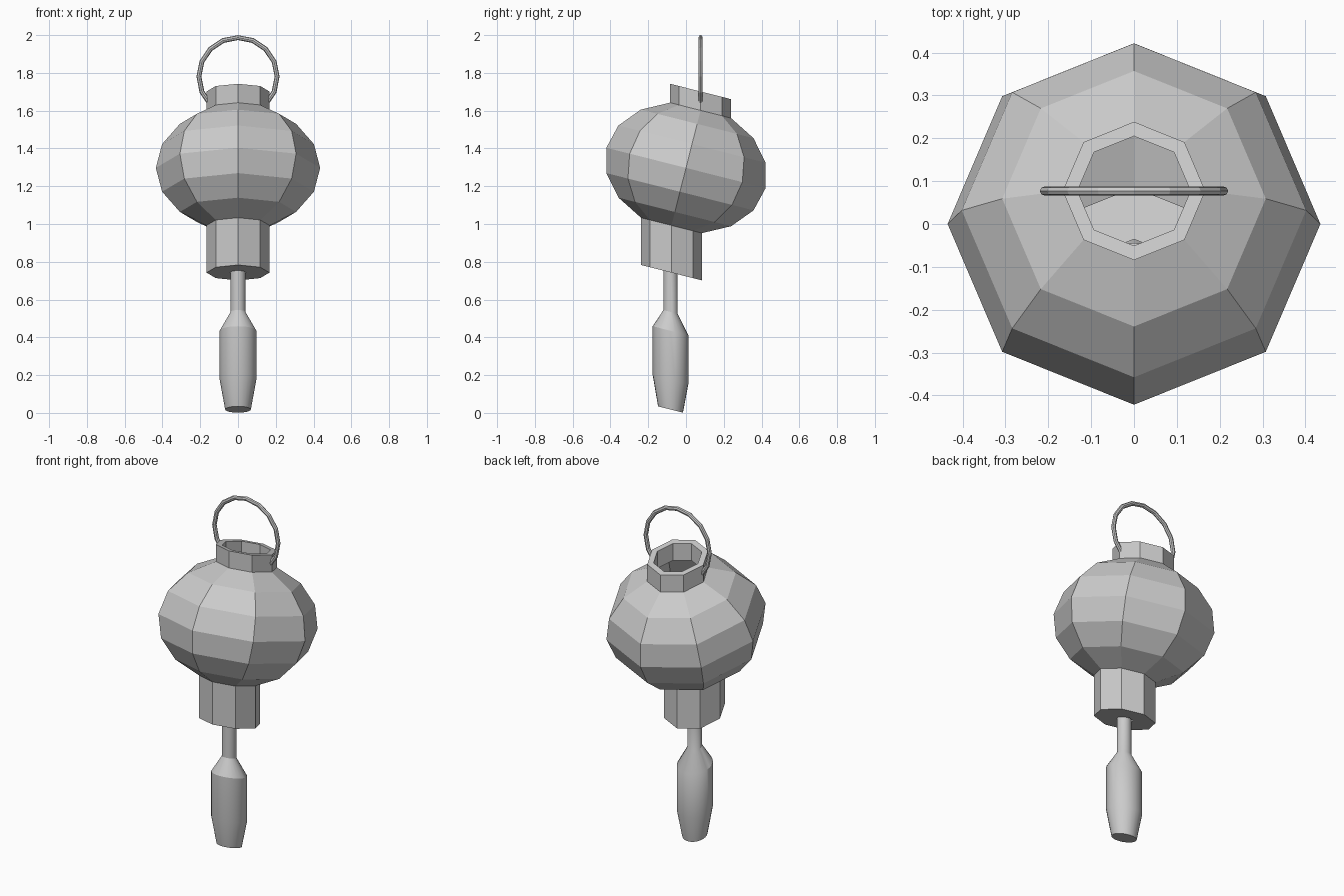
import bpy, bmesh
from math import sin, cos, radians, pi

if "Cube" in bpy.data.objects:
    bpy.data.objects.remove(bpy.data.objects["Cube"])

TILT = radians(14.2)
CZ = 1.297            # globe centre height
R, H = 0.435, 0.34    # globe radius and half height


def finish(name, bm, smooth=False):
    bmesh.ops.recalc_face_normals(bm, faces=bm.faces)
    me = bpy.data.meshes.new(name)
    bm.to_mesh(me)
    bm.free()
    ob = bpy.data.objects.new(name, me)
    bpy.context.collection.objects.link(ob)
    if smooth:
        bpy.ops.object.select_all(action='DESELECT')
        ob.select_set(True)
        bpy.context.view_layer.objects.active = ob
        bpy.ops.object.shade_smooth_by_angle(angle=radians(30))
    return ob


def tilted_loft(name, profile, sides, cap_start=False, cap_end=False, loop=False, smooth=False):
    """Skin tilted rings given as (radius, centre y, centre z)."""
    bm = bmesh.new()
    rings = []
    for r, y, z in profile:
        angles = [2 * pi * i / sides for i in range(sides)]
        rings.append([bm.verts.new((r * cos(a), y + r * sin(a) * cos(TILT),
                                    z - r * sin(a) * sin(TILT))) for a in angles])
    pairs = list(zip(rings, rings[1:]))
    if loop:
        pairs.append((rings[-1], rings[0]))
    for a, b in pairs:
        for i in range(sides):
            j = (i + 1) % sides
            bm.faces.new((a[i], a[j], b[j], b[i]))
    if cap_start:
        bm.faces.new(rings[0])
    if cap_end:
        bm.faces.new(rings[-1])
    return finish(name, bm, smooth)


# Globe: eight-sided squashed sphere, open at both poles
globe = []
for k in range(-3, 4):
    lat = radians(22.5 * k)
    h = H * sin(lat)
    globe.append((R * cos(lat), h * sin(TILT), CZ + h * cos(TILT)))
tilted_loft("lantern_globe", globe, 8)

# Collar: thick upright rim around the top opening
r, ty, tz = globe[-1]
tilted_loft("top_collar", [(r, ty, tz), (r, ty, tz + 0.1),
                           (0.132, ty, tz + 0.1), (0.132, ty, tz)], 8, loop=True)

# Lower neck: tube with a floor holed for the cord
r, by, bz = globe[0]
tilted_loft("lower_neck", [(r, by, bz), (r, by, bz - 0.25), (0.043, by, bz - 0.25)], 8)

# Tassel: cord, shoulder, skirt and tapered end
tassel = [(0.039, 0.765), (0.039, 0.535), (0.097, 0.435), (0.097, 0.175), (0.068, 0.018)]
tilted_loft("tassel", [(r, -0.082, z) for r, z in tassel], 24, True, True, smooth=True)

# Carrying handle: round wire bent in a three-quarter circle
bm = bmesh.new()
wire = []
for k in range(13):
    a = radians(-45 + 22.5 * k)
    ring = []
    for i in range(8):
        t = 2 * pi * i / 8
        d = 0.207 + 0.013 * cos(t)
        ring.append(bm.verts.new((d * cos(a), ty + 0.011 * sin(t), 1.78 + d * sin(a))))
    wire.append(ring)
for a, b in zip(wire, wire[1:]):
    for i in range(8):
        j = (i + 1) % 8
        bm.faces.new((a[i], a[j], b[j], b[i]))
bm.faces.new(wire[0])
bm.faces.new(wire[-1])
finish("carry_handle", bm)
